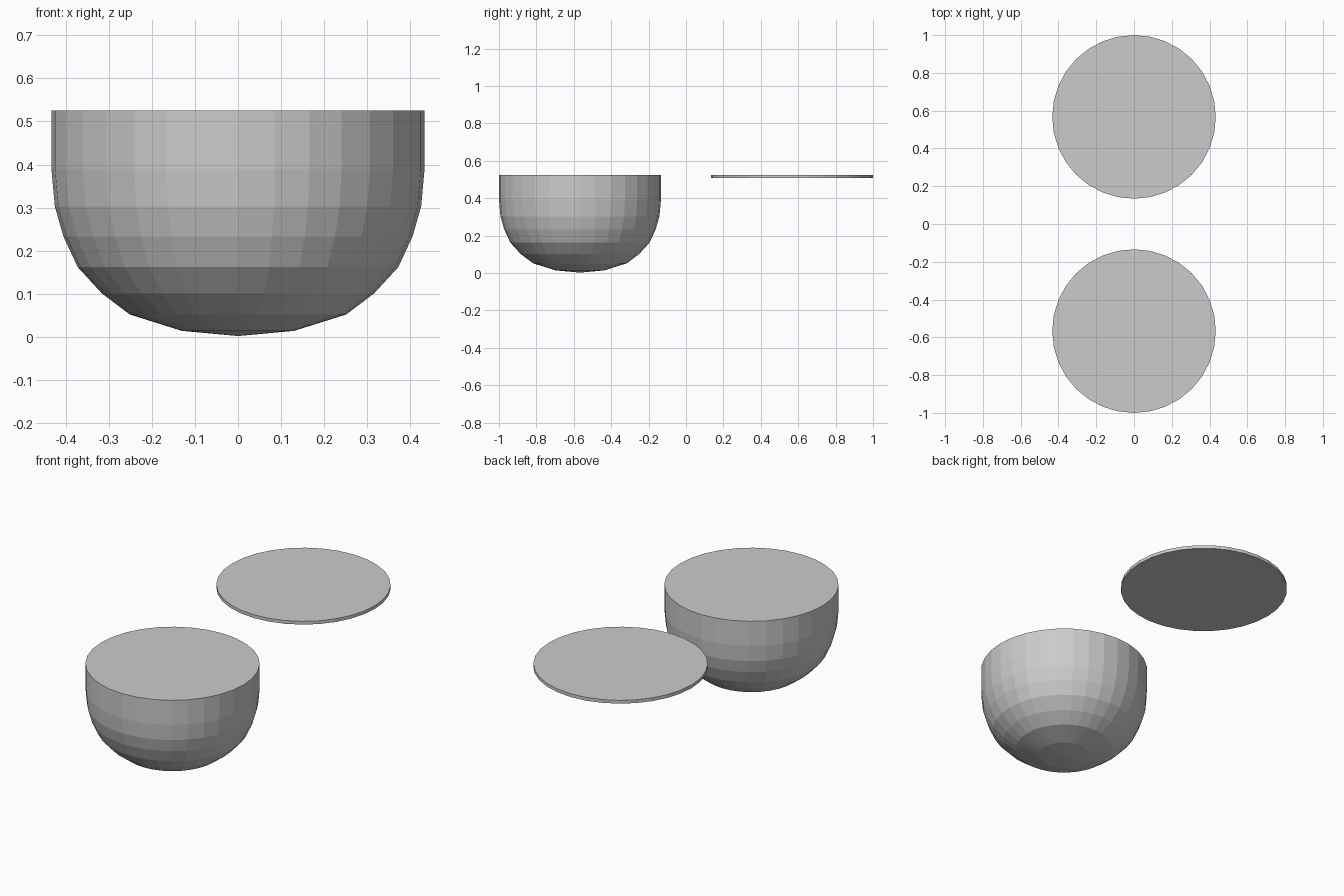
import bpy, bmesh
from math import cos, sin, tau

if "Cube" in bpy.data.objects:
    bpy.data.objects.remove(bpy.data.objects["Cube"])

SIDES = 32


def turned(name, profile, y):
    """Revolve (radius, z) points, bottom to top, into a closed flat-faced solid."""
    bm = bmesh.new()
    rings = []
    for r, z in profile:
        if r == 0:
            rings.append([bm.verts.new((0, 0, z))] * SIDES)
        else:
            rings.append([bm.verts.new((r * cos(tau * i / SIDES), r * sin(tau * i / SIDES), z))
                          for i in range(SIDES)])
    for low, high in zip(rings, rings[1:]):
        for i in range(SIDES):
            j = (i + 1) % SIDES
            corners = [low[i], low[j], high[j], high[i]]
            bm.faces.new(list(dict.fromkeys(corners)))
    # flat caps
    if profile[0][0] > 0:
        bm.faces.new(rings[0][::-1])
    bm.faces.new(rings[-1])
    bmesh.ops.recalc_face_normals(bm, faces=bm.faces[:])
    mesh = bpy.data.meshes.new(name)
    bm.to_mesh(mesh)
    bm.free()
    obj = bpy.data.objects.new(name, mesh)
    obj.location.y = y
    bpy.context.collection.objects.link(obj)
    return obj


# Rounded bowl with a filled top
turned("bowl", [(0, 0.002), (0.13, 0.014), (0.251, 0.052), (0.316, 0.101), (0.372, 0.162),
                (0.405, 0.233), (0.425, 0.303), (0.433, 0.39), (0.433, 0.525)], -0.567)

# Thin disc level with the bowl's rim
turned("disc", [(0.433, 0.507), (0.433, 0.525)], 0.567)
